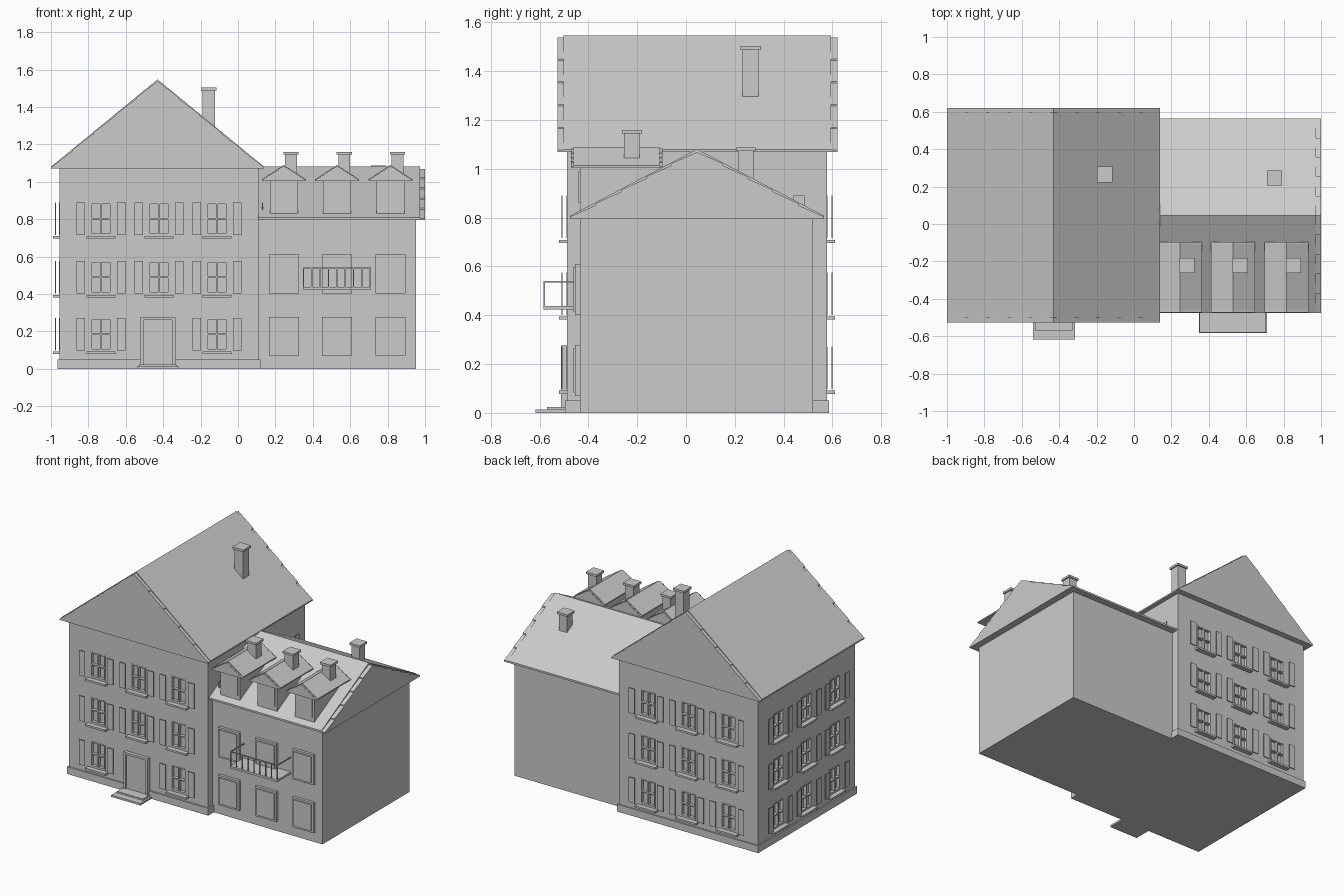
import bpy, bmesh
from math import pi
from mathutils import Matrix, Vector

old = bpy.data.objects.get("Cube")
if old:
    bpy.data.objects.remove(old, do_unlink=True)

GREY = (0.6, 0.6, 0.6, 1)
stone = bpy.data.materials.new("plain_grey")
stone.use_nodes = True
stone.diffuse_color = GREY
stone.node_tree.nodes["Principled BSDF"].inputs["Base Color"].default_value = GREY


def finish(name, bm):
    bmesh.ops.recalc_face_normals(bm, faces=bm.faces)
    mesh = bpy.data.meshes.new(name)
    bm.to_mesh(mesh)
    bm.free()
    mesh.materials.append(stone)
    obj = bpy.data.objects.new(name, mesh)
    bpy.context.scene.collection.objects.link(obj)
    return obj


def add_box(bm, x, y, z, turn=None):
    """Box from three (low, high) ranges, optionally moved by a matrix."""
    centre = Vector([sum(r) / 2 for r in (x, y, z)])
    size = [r[1] - r[0] for r in (x, y, z)]
    m = Matrix.Translation(centre) @ Matrix.Diagonal((*size, 1))
    bmesh.ops.create_cube(bm, size=1, matrix=turn @ m if turn else m)


def boxes(name, *ranges):
    bm = bmesh.new()
    for r in ranges:
        add_box(bm, *r)
    return finish(name, bm)


def add_prism(bm, profile, axis, lo, hi):
    """Extrude an (across, z) profile along the x or y axis."""
    rings = []
    for d in (lo, hi):
        rings.append([bm.verts.new((d, a, z) if axis == "x" else (a, d, z))
                      for a, z in profile])
    bm.faces.new(rings[0])
    bm.faces.new(rings[1][::-1])
    n = len(profile)
    for i in range(n):
        j = (i + 1) % n
        bm.faces.new((rings[0][i], rings[0][j], rings[1][j], rings[1][i]))


def gable_roof(name, axis, mid, half, base, top, lo, hi, rim, ends, tiles, lift=0.01):
    """Solid gable roof; a raised field between overlapping verge tiles."""
    bm = bmesh.new()
    add_prism(bm, [(mid - half, base), (mid + half, base), (mid, top)], axis, lo, hi)
    field = [(mid - half, base), (mid + half, base), (mid + half, base + lift),
             (mid, top + lift), (mid - half, base + lift)]
    add_prism(bm, field, axis,
              lo + rim if "lo" in ends else lo, hi - rim if "hi" in ends else hi)
    for end in ends:
        a, b = (lo, lo + rim) if end == "lo" else (hi - rim, hi)
        for side in (-1, 1):
            for i in range(tiles):
                pts = []
                for t, up in ((i, 0), (i + 1, 0), (i + 1, 0.001), (i, lift * 0.7)):
                    f = t / tiles
                    pts.append((mid + side * half * (1 - f), base + (top - base) * f + up))
                add_prism(bm, pts, axis, a, b)
    return finish(name, bm)


def chimney(name, x, y, half, z0, z1):
    cap = half + 0.009
    boxes(name, ((x - half, x + half), (y - half, y + half), (z0, z1 - 0.015)),
          ((x - cap, x + cap), (y - cap, y + cap), (z1 - 0.015, z1)))


# Main house: square block, plinth and roof
CX, CY, H = -0.4225, 0.045, 0.5325
house = boxes("main_walls", ((CX - H, CX + H), (CY - H, CY + H), (0, 1.075)))
P = H + 0.009
boxes("main_plinth", ((CX - P, CX + P), (CY - P, CY + P), (0, 0.05)))
gable_roof("main_roof", "y", -0.43, 0.57, 1.07, 1.537, -0.527, 0.62, 0.025,
           ("lo", "hi"), 5)
chimney("main_chimney", -0.157, 0.265, 0.033, 1.22, 1.503)

# Main house windows: recess, glazing bars, shutters and sill on each wall
cut, bars, shutters, sills = (bmesh.new() for _ in range(4))
for wall in range(4):  # front, right, back, left
    turn = Matrix.Translation((CX, CY, 0)) @ Matrix.Rotation(wall * pi / 2, 4, "Z")
    for row, z in enumerate((0.185, 0.489, 0.803)):
        for col in (-1, 0, 1):
            door_bay = wall == 0 and row == 0 and col == 0
            if door_bay or (wall == 1 and row < 2):
                continue
            u = col * 0.31
            w, h = 0.057, 0.087
            add_box(cut, (u - w, u + w), (-H - 0.02, -H + 0.02), (z - h, z + h), turn)
            depth = (-H - 0.002, -H + 0.025)
            for s in (-1, 0, 1):
                c = u + s * (w - 0.004)
                add_box(bars, (c - 0.004, c + 0.004), depth, (z - h, z + h), turn)
                c = z + s * (h - 0.004)
                add_box(bars, (u - w, u + w), depth, (c - 0.004, c + 0.004), turn)
            for s in (-1, 1):
                c = u + s * 0.108
                add_box(shutters, (c - 0.023, c + 0.023), (-H - 0.023, -H - 0.018),
                        (z - h, z + h), turn)
            add_box(sills, (u - 0.078, u + 0.078), (-H - 0.033, -H + 0.002),
                    (z - h - 0.02, z - h - 0.007), turn)
finish("window_bars", bars)
finish("window_shutters", shutters)
finish("window_sills", sills)

cutter = finish("window_cutter", cut)
cutter.hide_render = True
mod = house.modifiers.new("recesses", "BOOLEAN")
mod.operation = "DIFFERENCE"
mod.solver = "EXACT"
mod.object = cutter
bpy.context.view_layer.objects.active = house
bpy.ops.object.modifier_apply(modifier=mod.name)
bpy.data.objects.remove(cutter, do_unlink=True)

# Front door with frame, panel, handle and steps
F = CY - H
D = -0.428
boxes("front_door",
      ((D - 0.093, D - 0.076), (F - 0.024, F), (0.02, 0.277)),
      ((D + 0.076, D + 0.093), (F - 0.024, F), (0.02, 0.277)),
      ((D - 0.093, D + 0.093), (F - 0.024, F), (0.262, 0.277)),
      ((D - 0.076, D + 0.076), (F - 0.014, F), (0.02, 0.262)))
boxes("door_steps", ((D - 0.112, D + 0.112), (-0.617, F), (0, 0.013)),
      ((D - 0.1, D + 0.1), (-0.57, F), (0.013, 0.024)))

# Side wing: walls, roof and chimney
W = -0.435
boxes("wing_walls", ((0.1, 0.952), (W, 0.52), (0, 0.805)))
gable_roof("wing_roof", "x", 0.045, 0.52, 0.795, 1.068, 0.105, 1.0, 0.028, ("hi",), 5, 0.013)
chimney("wing_chimney", 0.75, 0.245, 0.031, 0.9, 1.088)

# Wing windows, dormers and dormer chimneys
panes = []
for i, x in enumerate((0.245, 0.53, 0.815)):
    for z0, z1 in ((0.07, 0.278), (0.402, 0.61)):
        panes.append(((x - 0.08, x + 0.08), (W - 0.019, W), (z0, z1)))
        panes.append(((x - 0.067, x + 0.067), (W - 0.026, W), (z0 + 0.013, z1 - 0.013)))
    boxes(f"dormer_body_{i + 1}", ((x - 0.075, x + 0.075), (W, -0.1), (0.8, 1.015)),
          ((x - 0.06, x + 0.06), (W - 0.006, W), (0.86, 0.99)))
    gable_roof(f"dormer_roof_{i + 1}", "y", x, 0.118, 1.005, 1.082, -0.472, -0.097,
               0.012, ("lo", "hi"), 4, 0.008)
    chimney(f"dormer_chimney_{i + 1}", x + 0.038, -0.222, 0.032, 1.02, 1.16)
boxes("wing_windows", *panes)

# Balcony: slab, thin top rail and balusters
L, R, B = 0.347, 0.71, -0.583
boxes("balcony_slab", ((L, R), (B, W), (0.423, 0.438)))
T = 0.003
rail = [((L, R), (B, B + 2 * T), (0.534, 0.541)),
        ((L, L + 2 * T), (B, W), (0.534, 0.541)),
        ((R - 2 * T, R), (B, W), (0.534, 0.541))]
for i in range(9):
    x = L + T + (R - L - 2 * T) * i / 8
    rail.append(((x - T, x + T), (B, B + 2 * T), (0.435, 0.536)))
boxes("balcony_railing", *rail)
